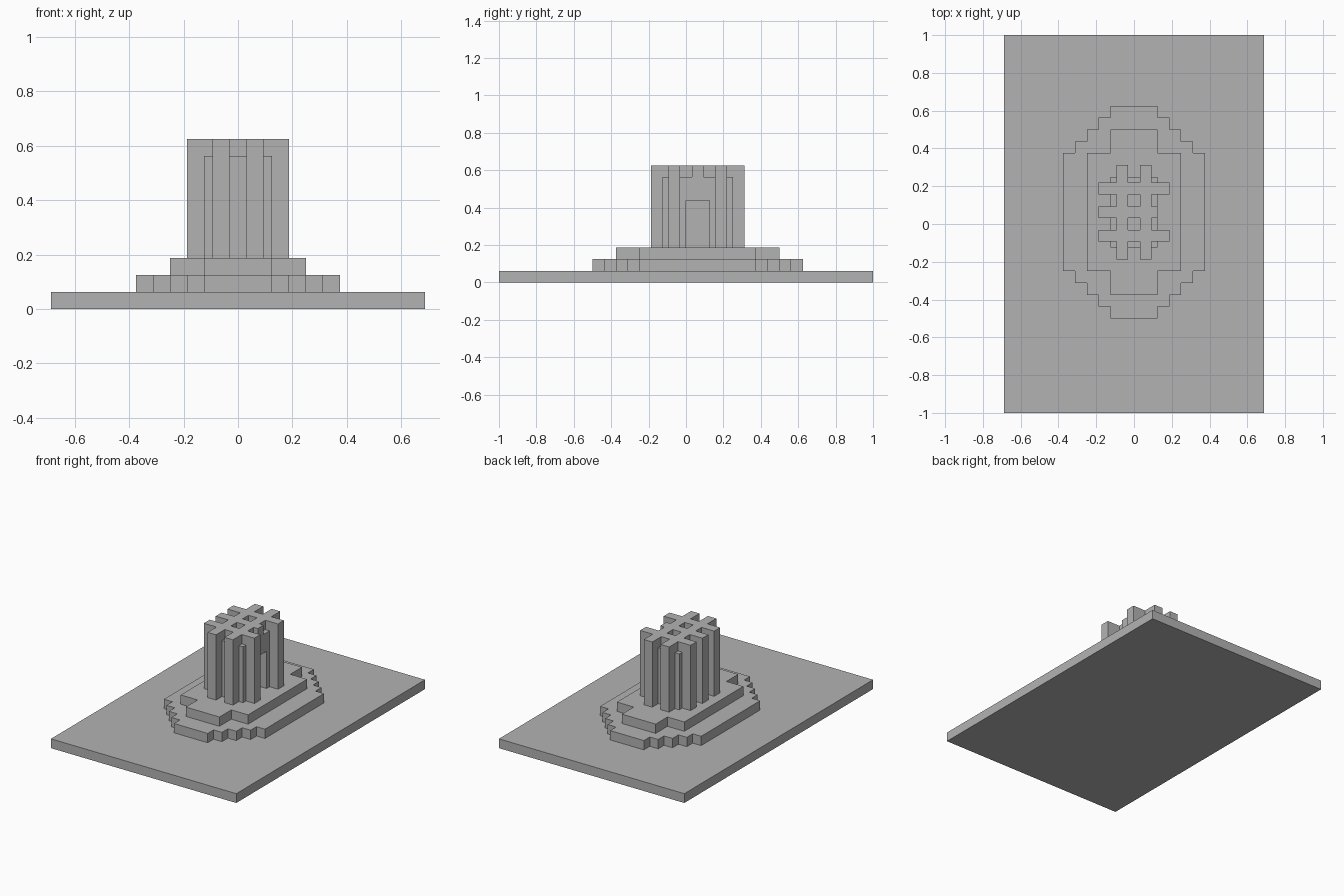
import bpy
import bmesh
from mathutils import Vector

cube = bpy.data.objects.get("Cube")
if cube:
    bpy.data.objects.remove(cube, do_unlink=True)

U = 1 / 16          # block size
CY = U              # centre of the shrine along y
FLOOR, ROOF, TOP = 3 * U, 9 * U, 10 * U

stone = bpy.data.materials.new("grey_stone")
stone.use_nodes = True
grey = (0.45, 0.45, 0.45, 1)
stone.diffuse_color = grey
stone.node_tree.nodes["Principled BSDF"].inputs["Base Color"].default_value = grey


def prism(name, points, direction):
    """Extrude a flat outline along a direction."""
    bm = bmesh.new()
    face = bm.faces.new([bm.verts.new(p) for p in points])
    new = bmesh.ops.extrude_face_region(bm, geom=[face])["geom"]
    verts = [v for v in new if isinstance(v, bmesh.types.BMVert)]
    bmesh.ops.translate(bm, verts=verts, vec=Vector(direction))
    bmesh.ops.recalc_face_normals(bm, faces=bm.faces)
    mesh = bpy.data.meshes.new(name)
    bm.to_mesh(mesh)
    bm.free()
    mesh.materials.append(stone)
    obj = bpy.data.objects.new(name, mesh)
    bpy.context.collection.objects.link(obj)
    return obj


def box(name, x0, x1, y0, y1, z0, z1):
    return prism(name, [(x0, y0, z0), (x1, y0, z0), (x1, y1, z0), (x0, y1, z0)],
                 (0, 0, z1 - z0))


def tier(name, steps, z):
    """Stepped oval slab, one quarter given as half sizes in blocks."""
    quarter = []
    for i, (x, y) in enumerate(steps):
        quarter.append((x, y))
        if i + 1 < len(steps):
            quarter.append((x, steps[i + 1][1]))
    right = quarter + [(x, -y) for x, y in reversed(quarter)]
    loop = right + [(-x, -y) for x, y in right]
    return prism(name, [(x * U, y * U + CY, z) for x, y in loop], (0, 0, U))


# Ground slab and stepped platforms
box("ground_slab", -11 * U, 11 * U, -1, 1, 0, U)
tier("lower_platform", [(2, 9), (3, 8), (4, 7), (5, 6), (6, 5)], U)
tier("upper_platform", [(2, 7), (4, 5)], 2 * U)

# Inner chamber with a doorway recess on the left side
chamber = box("chamber", -2 * U, 2 * U, CY - 3 * U, CY + 3 * U, FLOOR, ROOF)
cutter = box("door_cutter", U, 3 * U, CY - U, CY + U, FLOOR - U, 7 * U)
cutter.hide_render = True
mod = chamber.modifiers.new("doorway", 'BOOLEAN')
mod.operation = 'DIFFERENCE'
mod.solver = 'EXACT'
mod.object = cutter
bpy.context.view_layer.objects.active = chamber
bpy.ops.object.modifier_apply(modifier=mod.name)
bpy.data.objects.remove(cutter, do_unlink=True)


def frame_profile(outer, inner, open_end=False):
    """Roof beam with a pillar at each end; the open end stops at the wall."""
    left = [(-outer, TOP), (-outer, FLOOR), (-inner, FLOOR), (-inner, ROOF)]
    if open_end:
        return left + [(inner, ROOF), (inner, TOP)]
    return left + [(-t, z) for t, z in reversed(left)]


# Frames across the width; the middle one leaves the doorway clear
for label, offset in (("front", -2), ("middle", 0), ("back", 2)):
    y = CY + (offset - 0.5) * U
    pts = frame_profile(3 * U, 2 * U, offset == 0)
    prism(label + "_cross_frame", [(t, y, z) for t, z in pts], (0, U, 0))

# Frames along the length
for label, offset in (("right", -1), ("left", 1)):
    x = (offset - 0.5) * U
    pts = frame_profile(4 * U, 3 * U)
    prism(label + "_long_frame", [(x, CY + t, z) for t, z in pts], (U, 0, 0))
